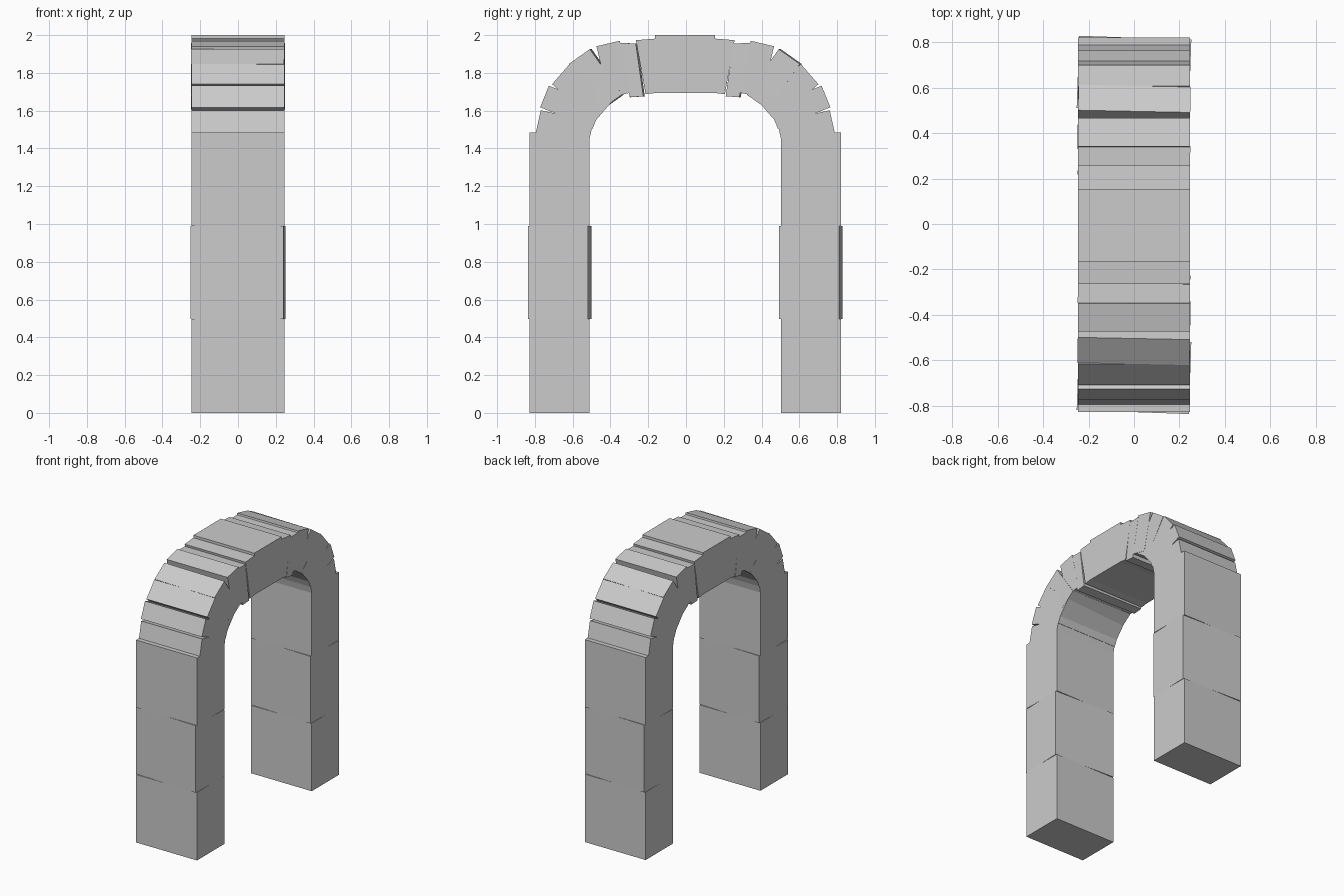
import bpy, bmesh
from mathutils import Matrix, Vector

if "Cube" in bpy.data.objects:
    bpy.data.objects.remove(bpy.data.objects["Cube"])

HALF = 0.247      # half width of the arch along x
MID = -0.004      # y of the mirror plane


def block(name, outline, yaw=0.0):
    """Stone block: a four-sided y/z outline extruded along x, turned about z."""
    cy = sum(p[0] for p in outline) / len(outline)
    bm = bmesh.new()
    face = bm.faces.new([bm.verts.new((-HALF, y - cy, z)) for y, z in outline])
    ext = bmesh.ops.extrude_face_region(bm, geom=[face])
    bmesh.ops.translate(bm, vec=(2 * HALF, 0, 0),
                        verts=[v for v in ext['geom'] if isinstance(v, bmesh.types.BMVert)])
    bmesh.ops.rotate(bm, verts=bm.verts, cent=(0, 0, 0), matrix=Matrix.Rotation(yaw, 3, 'Z'))
    bmesh.ops.recalc_face_normals(bm, faces=bm.faces)
    mesh = bpy.data.meshes.new(name)
    bm.to_mesh(mesh)
    bm.free()
    obj = bpy.data.objects.new(name, mesh)
    obj.location.y = cy
    bpy.context.collection.objects.link(obj)


def stone(a, b, depth):
    """Rectangle with outer edge a-b, reaching inwards by depth."""
    a, b = Vector(a), Vector(b)
    d = (b - a).normalized()
    inward = Vector((d.y, -d.x)) * depth
    return [tuple(p) for p in (a, b, b + inward, a + inward)]


# Arch stones of the front half, from the leg up to the keystone: outline, yaw
arch = [
    (stone((-0.795, 1.485), (-0.769, 1.602), 0.285), 0),
    (stone((-0.772, 1.618), (-0.726, 1.732), 0.30), 0),
    (stone((-0.709, 1.740), (-0.616, 1.847), 0.30), 0),
    (stone((-0.616, 1.847), (-0.504, 1.926), 0.295), -0.02),
    (stone((-0.474, 1.941), (-0.350, 1.970), 0.28), 0),
    ([(-0.352, 1.958), (-0.262, 1.956), (-0.222, 1.676), (-0.294, 1.671)], -0.015),
    ([(-0.265, 1.973), (-0.155, 1.982), (-0.150, 1.695), (-0.214, 1.687)], 0),
]

# Leg blocks: bottom, top, yaw
leg = [(0, 0.498, 0), (0.498, 0.99, -0.035), (0.99, 1.485, 0)]

for side, label in ((1, "front"), (-1, "back")):
    for i, (z0, z1, yaw) in enumerate(leg):
        outline = [(-0.824, z0), (-0.824, z1), (-0.506, z1), (-0.506, z0)]
        block(f"{label}_leg_block_{i + 1}", [(MID + side * y, z) for y, z in outline], yaw)
    for i, (outline, yaw) in enumerate(arch):
        block(f"{label}_arch_stone_{i + 1}",
              [(MID + side * (y - MID), z) for y, z in outline], yaw)

# Keystone at the top
block("keystone", [(-0.164, 1.694), (-0.164, 2.0), (0.154, 2.0), (0.154, 1.694)])
